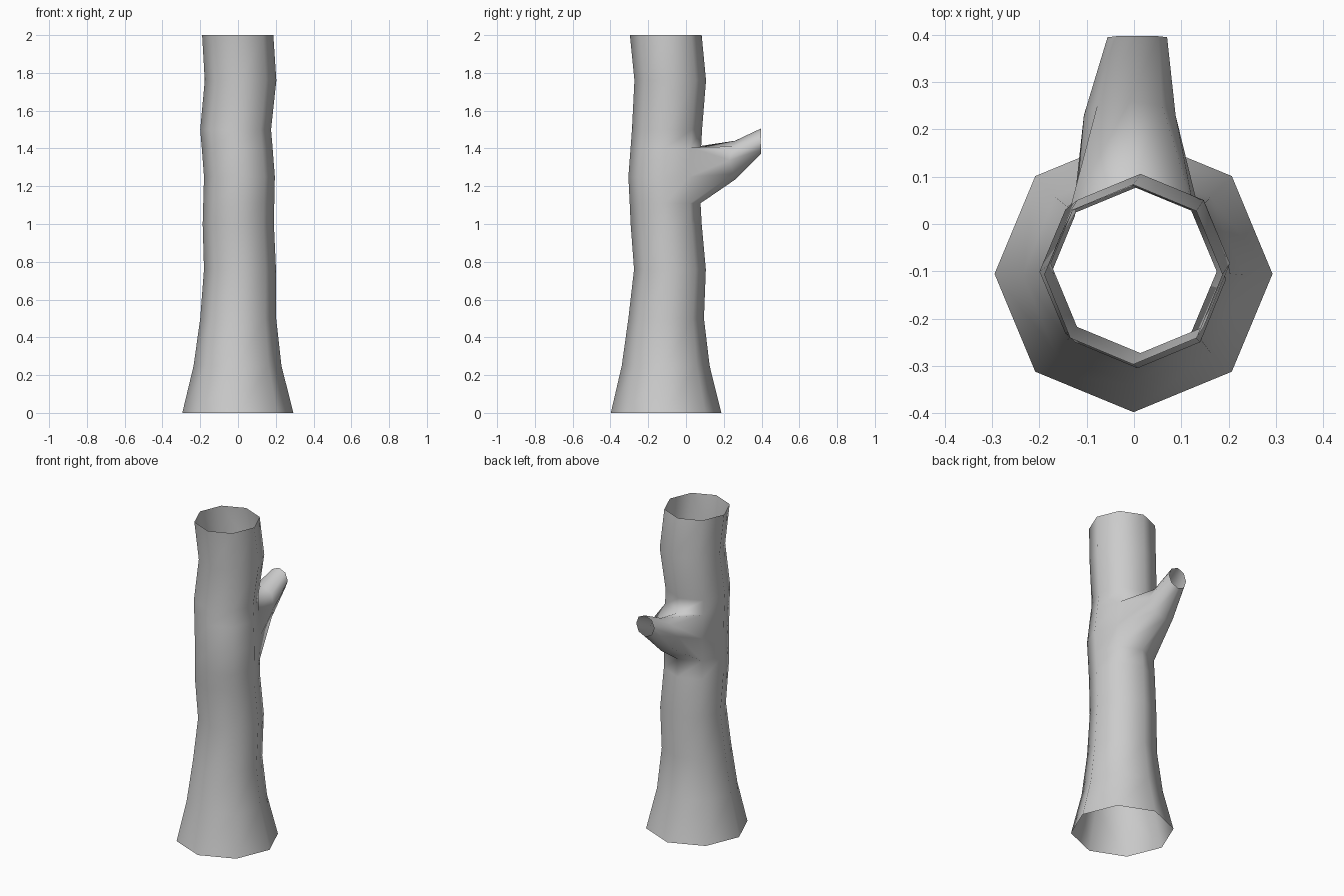
import bpy, bmesh
from math import sin, cos, pi

if "Cube" in bpy.data.objects:
    bpy.data.objects.remove(bpy.data.objects["Cube"])

SIDES = 8
bm = bmesh.new()

def bridge(a, b, skip=()):
    for i in range(SIDES):
        if i not in skip:
            j = (i + 1) % SIDES
            bm.faces.new((a[i], a[j], b[j], b[i]))

# Trunk cross-sections: z, x min, x max, y min, y max
sections = [
    (0.00, -0.295, 0.293, -0.398, 0.187),
    (0.25, -0.235, 0.230, -0.340, 0.125),
    (0.50, -0.200, 0.202, -0.305, 0.095),
    (0.76, -0.180, 0.201, -0.275, 0.105),
    (1.00, -0.187, 0.190, -0.293, 0.083),
    (1.11, -0.184, 0.192, -0.298, 0.077),
    (1.25, -0.180, 0.195, -0.305, 0.072),
    (1.405, -0.192, 0.183, -0.293, 0.080),
    (1.50, -0.200, 0.175, -0.286, 0.085),
    (1.76, -0.176, 0.203, -0.273, 0.106),
    (2.00, -0.190, 0.187, -0.297, 0.083),
]
rings = []
for z, x0, x1, y0, y1 in sections:
    rings.append([bm.verts.new(((x0 + x1) / 2 + (x1 - x0) / 2 * cos(2 * pi * i / SIDES),
                                (y0 + y1) / 2 + (y1 - y0) / 2 * sin(2 * pi * i / SIDES), z))
                  for i in range(SIDES)])
# Open tube, leaving a hole at the back for the branch
for k in range(len(rings) - 1):
    bridge(rings[k], rings[k + 1], (1, 2) if k in (5, 6) else ())

# Branch stub grown out of the hole
low, mid, top = rings[5:8]
loop = [mid[3], top[3], top[2], top[1], mid[1], low[1], low[2], low[3]]
# centre x, y, z, half width, half height, bulge in y
for cx, y, cz, rx, rz, dy in [(-0.009, 0.23, 1.338, 0.097, 0.103, 0.03),
                              (0.007, 0.395, 1.44, 0.063, 0.066, 0.003)]:
    ring = []
    for i in range(SIDES):
        t = 2 * pi * i / SIDES
        ring.append(bm.verts.new((cx - rx * cos(t), y + dy * abs(sin(t)), cz + rz * sin(t))))
    bridge(loop, ring)
    loop = ring

for f in bm.faces:
    f.smooth = True
mesh = bpy.data.meshes.new("tree_trunk")
bm.to_mesh(mesh)
bm.free()
trunk = bpy.data.objects.new("tree_trunk", mesh)
bpy.context.collection.objects.link(trunk)
